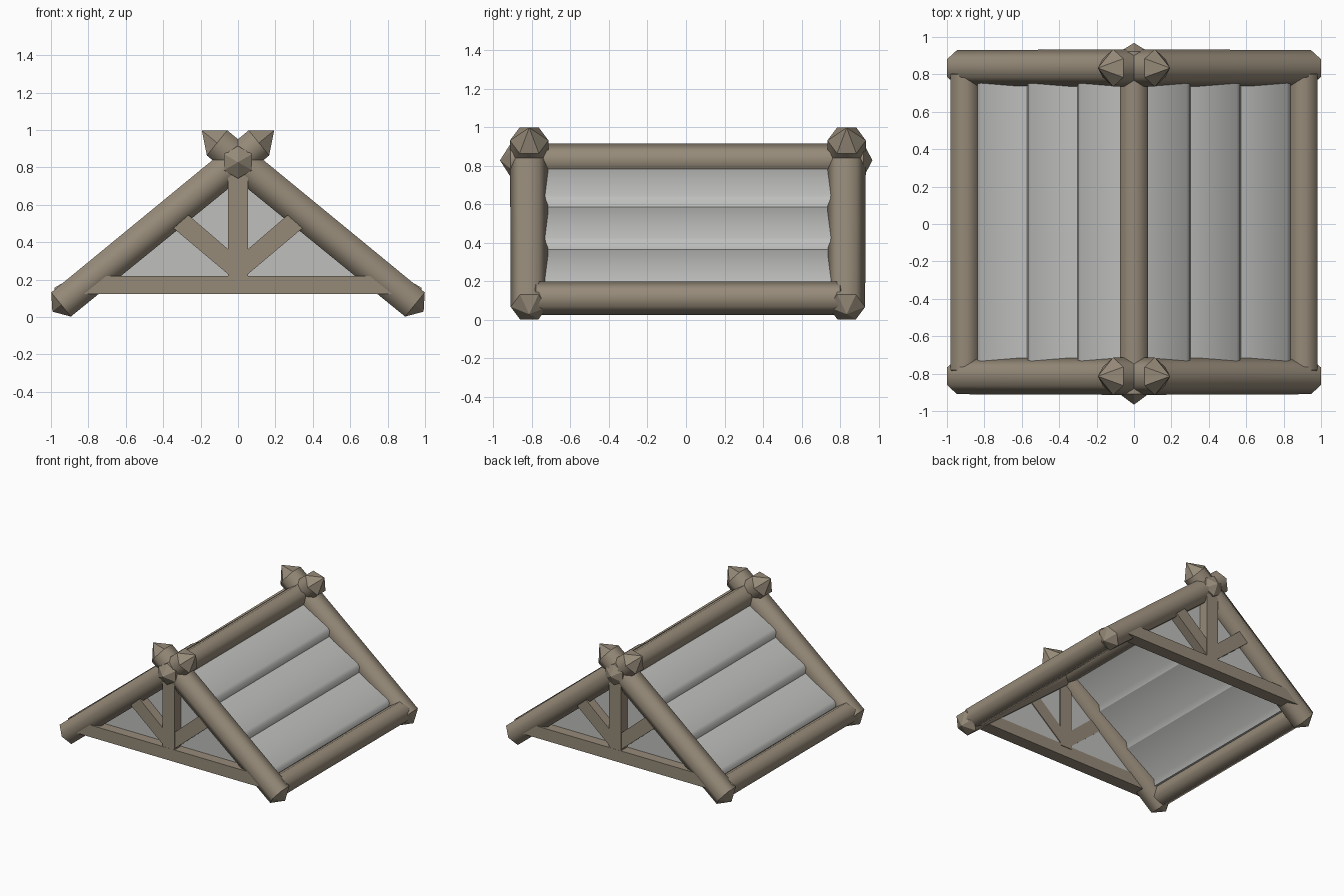
import bpy, bmesh, math
from mathutils import Vector

if "Cube" in bpy.data.objects:
    bpy.data.objects.remove(bpy.data.objects["Cube"])


def material(name, rgb):
    m = bpy.data.materials.new(name)
    m.diffuse_color = (*rgb, 1)
    m.use_nodes = True
    m.node_tree.nodes["Principled BSDF"].inputs["Base Color"].default_value = m.diffuse_color
    return m


WOOD = material("weathered_wood", (0.305, 0.255, 0.190))
GREY = material("grey_boards", (0.52, 0.52, 0.51))


def finish(bm, name, mat):
    bmesh.ops.recalc_face_normals(bm, faces=bm.faces[:])
    me = bpy.data.meshes.new(name)
    bm.to_mesh(me)
    bm.free()
    me.materials.append(mat)
    ob = bpy.data.objects.new(name, me)
    bpy.context.collection.objects.link(ob)
    return ob


def log(name, a, b, ra, rb, tip_a, tip_b, ref):
    """Six-sided smooth log from a to b with pointed, flat-faced ends."""
    a, b, u = Vector(a), Vector(b), Vector(ref)
    d = (b - a).normalized()
    v = d.cross(u)
    bm = bmesh.new()
    rings = []
    for c, r in ((a, ra), (b, rb)):
        rings.append([bm.verts.new(c + r * (math.cos(i * math.pi / 3) * u + math.sin(i * math.pi / 3) * v))
                      for i in range(6)])
    tips = (bm.verts.new(a - d * tip_a), bm.verts.new(b + d * tip_b))
    for i in range(6):
        j = (i + 1) % 6
        bm.faces.new((rings[0][i], rings[0][j], rings[1][j], rings[1][i])).smooth = True
        for ring, tip in zip(rings, tips):
            bm.faces.new((ring[i], ring[j], tip))
    return finish(bm, name, WOOD)


def prism(name, pts, y0, y1, mat):
    """Outline in x/z pulled along y."""
    bm = bmesh.new()
    f = bm.faces.new([bm.verts.new((x, y0, z)) for x, z in pts])
    ext = bmesh.ops.extrude_face_region(bm, geom=[f])
    bmesh.ops.translate(bm, vec=(0, y1 - y0, 0),
                        verts=[g for g in ext["geom"] if isinstance(g, bmesh.types.BMVert)])
    return finish(bm, name, mat)


SIDES = ((-1, "left"), (1, "right"))

# Two trusses, one per gable
for e, end, yc in ((-1, "front", -0.814), (1, "back", 0.834)):
    def span(outer, inner):
        return yc + e * outer, yc + e * inner

    for s, side in SIDES:
        # rafters cross at the ridge and end in points
        log(f"{end}_{side}_rafter", (s * 0.946, yc, 0.067), (-s * 0.112, yc, 0.931),
            0.096, 0.1, 0.06, 0.105, (0, 1, 0))
        # diagonal braces
        prism(f"{end}_{side}_brace",
              [(s * x, z) for x, z in ((0.03, 0.21), (0.345, 0.475), (0.265, 0.545), (0.03, 0.343))],
              *span(0.070, -0.025), WOOD)
    prism(f"{end}_tie_beam", [(-0.87, 0.122), (0.87, 0.122), (0.76, 0.219), (-0.76, 0.219)],
          *span(0.077, -0.025), WOOD)
    prism(f"{end}_king_post", [(-0.053, 0.2), (0.053, 0.2), (0.053, 0.79), (-0.053, 0.79)],
          *span(0.076, -0.03), WOOD)
    # gable wall behind the truss
    prism(f"{end}_gable_wall", [(-0.83, 0.14), (0.83, 0.14), (0, 0.82)], *span(-0.005, -0.018), GREY)

# Ridge log
log("ridge_log", (0, -0.91, 0.828), (0, 0.922, 0.828), 0.087, 0.087, 0.056, 0.046, (0, 0, 1))

# Eave logs and overlapping roof boards
for s, side in SIDES:
    log(f"{side}_eave_log", (s * 0.906, -0.78, 0.113), (s * 0.906, 0.80, 0.113),
        0.087, 0.087, 0.05, 0.05, (0, 0, 1))
    for k in range(3):
        ax, az = 0.035 + 0.268 * k, 0.805 - 0.22 * k   # upper edge
        cx, cz = ax + 0.268, az - 0.22                 # lower edge
        pts = [(ax, az), (cx - 0.022, cz + 0.062), (cx - 0.004, cz + 0.04), (cx, cz),
               (cx - 0.025, cz), (cx - 0.045, cz + 0.045), (ax - 0.025, az)]
        ob = prism(f"{side}_roof_board_{k + 1}", [(s * x, z) for x, z in pts], -0.81, 0.83, GREY)
        bpy.ops.object.select_all(action='DESELECT')
        ob.select_set(True)
        bpy.context.view_layer.objects.active = ob
        bpy.ops.object.shade_smooth_by_angle(angle=math.radians(50))
